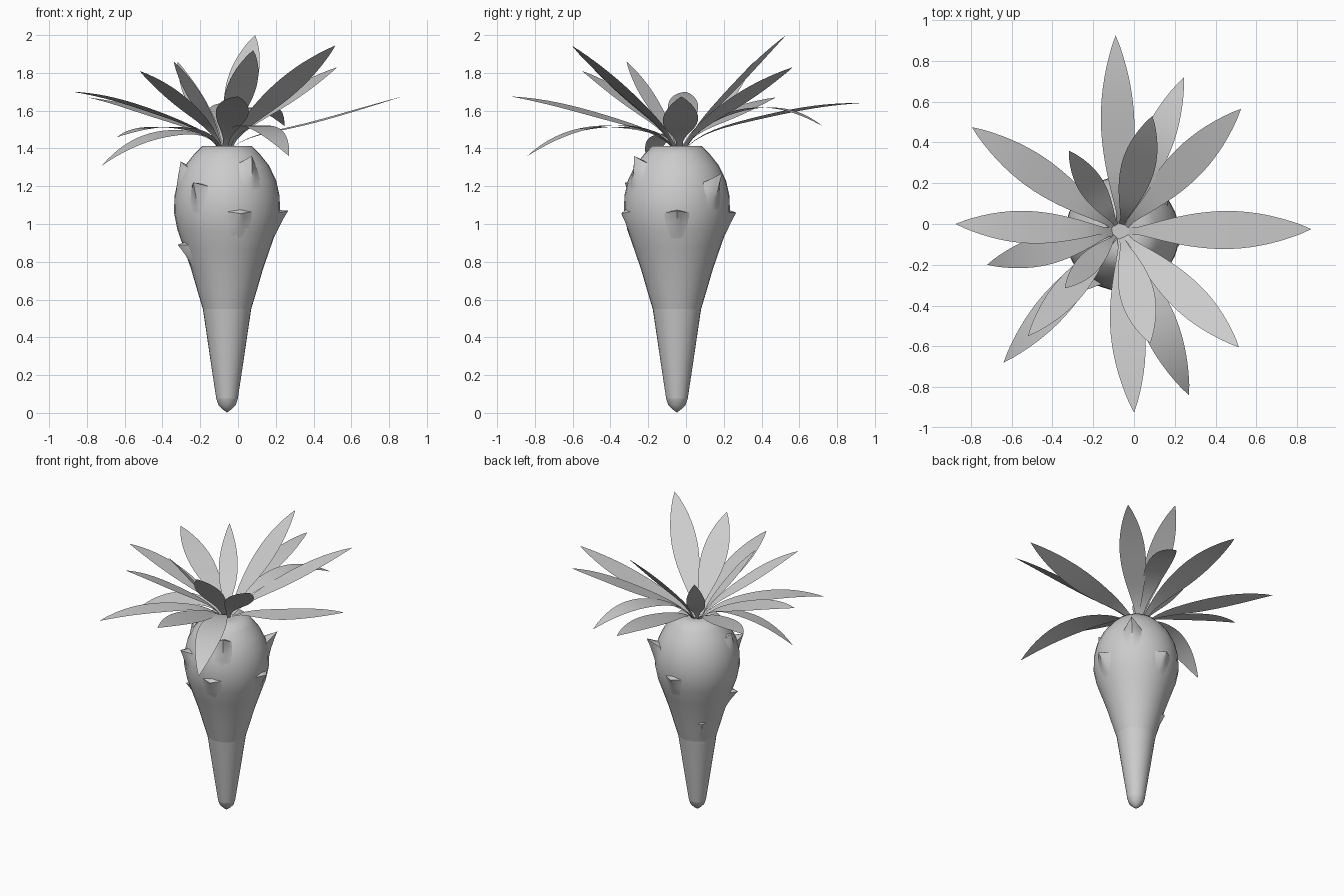
import bpy, bmesh, math
from mathutils import Vector, Quaternion

cube = bpy.data.objects.get("Cube")
if cube:
    bpy.data.objects.remove(cube, do_unlink=True)

grey = bpy.data.materials.new("plain_grey")
grey.use_nodes = True
tone = (0.6, 0.6, 0.6, 1)
grey.diffuse_color = tone
grey.node_tree.nodes["Principled BSDF"].inputs["Base Color"].default_value = tone

AXIS = Vector((-0.058, -0.048, 0))
CROWN = Vector((-0.068, -0.035, 1.40))


def finish(name, bm, angle=50):
    mesh = bpy.data.meshes.new(name)
    bm.to_mesh(mesh)
    bm.free()
    mesh.materials.append(grey)
    ob = bpy.data.objects.new(name, mesh)
    bpy.context.collection.objects.link(ob)
    bpy.ops.object.select_all(action="DESELECT")
    ob.select_set(True)
    bpy.context.view_layer.objects.active = ob
    bpy.ops.object.shade_smooth_by_angle(angle=math.radians(angle))


def lathe(name, profile):
    bm = bmesh.new()
    verts = [bm.verts.new(AXIS + Vector((r, 0, z))) for r, z in profile]
    edges = [bm.edges.new(pair) for pair in zip(verts, verts[1:])]
    bmesh.ops.spin(bm, geom=verts + edges, cent=AXIS, axis=(0, 0, 1),
                   angle=math.tau, steps=32, use_merge=True)
    bmesh.ops.remove_doubles(bm, verts=bm.verts, dist=0.0005)
    bmesh.ops.recalc_face_normals(bm, faces=bm.faces)
    finish(name, bm)


# Root: swollen upper body, long taper and blunt tip
BODY = [(0.128, 0.55), (0.158, 0.65), (0.19, 0.76), (0.228, 0.87), (0.263, 0.97),
        (0.281, 1.06), (0.278, 1.15), (0.26, 1.23), (0.222, 1.31), (0.174, 1.37),
        (0.132, 1.412), (0.07, 1.412), (0, 1.405)]
lathe("root_body", BODY)
lathe("root_taper", [(0.057, 0.075), (0.085, 0.26), (0.11, 0.43), (0.128, 0.55)])
lathe("root_tip", [(0, 0.002), (0.022, 0.018), (0.046, 0.042), (0.057, 0.075)])


def body_radius(z):
    for (r0, z0), (r1, z1) in zip(BODY, BODY[1:]):
        if z0 <= z <= z1:
            return r0 + (r1 - r0) * (z - z0) / (z1 - z0)
    return BODY[0][0]


# Thorns: swellings that rise smoothly from the root and end in an open lip
def thorn(name, degrees, z, width, out, lift):
    a = math.radians(degrees)
    spread = width / 2 / body_radius(z)
    columns, rows, drop = 8, 6, 0.17
    bm = bmesh.new()

    def point(u, height, extra, rise):
        rad = body_radius(height) + extra
        turn = a + u * spread
        return bm.verts.new(AXIS + Vector((rad * math.cos(turn), rad * math.sin(turn),
                                           height + rise)))

    grid = []
    for j in range(rows + 1):
        v = j / rows
        line = []
        for i in range(columns + 1):
            u = 2 * i / columns - 1
            swell = (1 - abs(u)) ** 1.3 * v ** 2
            line.append(point(u, z - drop * (1 - v), out * swell - 0.002, lift * swell))
        grid.append(line)
    # Upper face of the lip, running back into the root
    grid.append([point(2 * i / columns - 1, z + 0.014 * (1 - abs(2 * i / columns - 1)),
                       -0.004, 0) for i in range(columns + 1)])
    for low, high in zip(grid, grid[1:]):
        for i in range(columns):
            bm.faces.new((low[i], low[i + 1], high[i + 1], high[i]))
    finish(name, bm, 40)


THORNS = [(-76, 1.065, 0.15, 0.025, -0.01), (0, 1.06, 0.14, 0.045, 0.01),
          (-123, 1.20, 0.11, 0.065, 0.02), (-60, 1.32, 0.11, 0.05, 0.04),
          (190, 1.30, 0.10, 0.025, 0.03), (200, 0.89, 0.08, 0.045, 0),
          (45, 1.22, 0.12, 0.08, 0.05), (90, 1.06, 0.14, 0.035, 0),
          (135, 0.70, 0.06, 0.02, 0)]
for i, spec in enumerate(THORNS):
    thorn(f"thorn_{i + 1}", *spec)


# Leaves: pointed blades that lift off the crown, arch through a middle height
# and run out to the tip
def leaf(name, x, y, tip_z, mid_z, width, roll=0):
    tip = Vector((x, y, tip_z))
    flat = Vector((x - CROWN.x, y - CROWN.y, 0)).normalized()
    base = CROWN + flat * 0.03
    spin = Quaternion((tip - base).normalized(), math.radians(roll))
    across = spin @ Vector((-flat.y, flat.x, 0))
    steps = 18
    bm = bmesh.new()
    rows = []
    for i in range(steps + 1):
        t = i / steps
        p = base.lerp(tip, t)
        p.z = (base.z * (1 - t) * (1 - 2 * t) + mid_z * 4 * t * (1 - t)
               + tip_z * t * (2 * t - 1) + 0.45 * t * (1 - t) ** 6)
        blade = math.sin(math.pi * t ** 1.12) ** 0.87 if 0 < t < 1 else 0
        half = width / 2 * max(blade, 0.2 * (1 - t))
        rows.append([bm.verts.new(p + across * half * s) for s in (-1, 0, 1)])
    for a, b in zip(rows, rows[1:]):
        for k in (0, 1):
            bm.faces.new((a[k], b[k], b[k + 1], a[k + 1]))
    bmesh.ops.remove_doubles(bm, verts=bm.verts, dist=0.0005)
    for f in bm.faces:
        f.normal_update()
        if f.normal.z < 0:
            f.normal_flip()
    finish(name, bm)


LEAVES = [
    (-0.09, 0.925, 1.64, 1.575, 0.165, -6), (0.245, 0.72, 1.52, 1.61, 0.155),
    (0.525, 0.565, 1.83, 1.65, 0.17), (0.09, 0.53, 2.00, 1.73, 0.165),
    (-0.32, 0.36, 1.86, 1.61, 0.125), (-0.795, 0.475, 1.67, 1.575, 0.165),
    (-0.875, 0.0, 1.70, 1.605, 0.16, 8), (-0.72, -0.2, 1.31, 1.47, 0.15, -12),
    (-0.64, -0.68, 1.46, 1.51, 0.15), (-0.52, -0.55, 1.81, 1.645, 0.14),
    (-0.34, -0.315, 1.86, 1.65, 0.11), (0.0, -0.925, 1.675, 1.58, 0.172, -10),
    (0.27, -0.84, 1.36, 1.515, 0.175), (0.08, -0.585, 1.92, 1.69, 0.17, 6),
    (0.515, -0.605, 1.945, 1.70, 0.17, -12), (0.87, -0.025, 1.675, 1.54, 0.187, 3)]
for i, spec in enumerate(LEAVES):
    leaf(f"leaf_{i + 1}", *spec)
